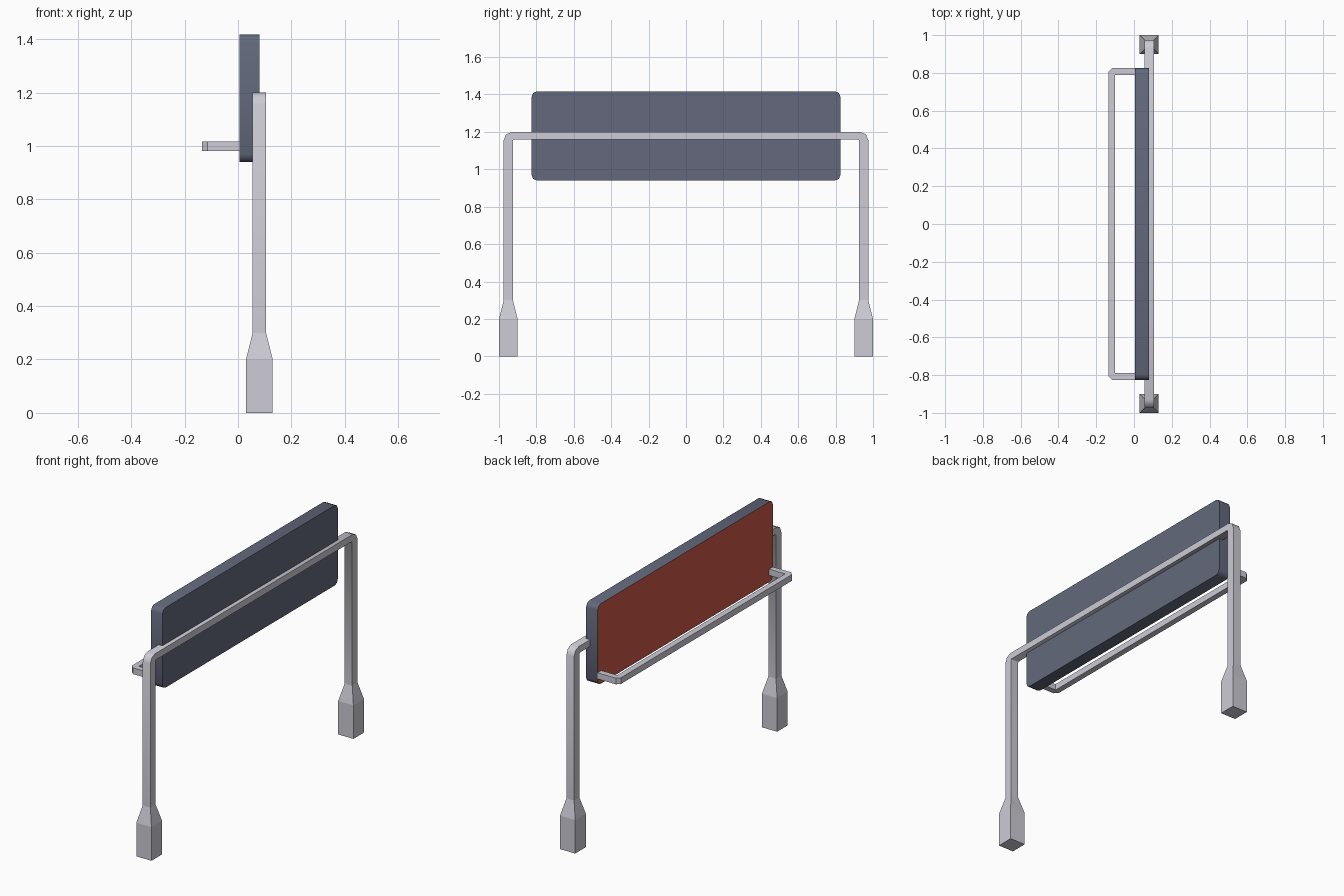
import bpy, bmesh, math
from mathutils import Vector

if "Cube" in bpy.data.objects:
    bpy.data.objects.remove(bpy.data.objects["Cube"])


def material(name, rgb):
    m = bpy.data.materials.new(name)
    m.diffuse_color = (*rgb, 1)
    m.use_nodes = True
    m.node_tree.nodes["Principled BSDF"].inputs["Base Color"].default_value = m.diffuse_color
    return m


METAL = material("pale_metal", (0.61, 0.60, 0.67))
SLATE = material("slate_board", (0.125, 0.141, 0.202))
RED = material("rust_red", (0.60, 0.10, 0.065))


def finish(name, bm, mats, smooth=False):
    bmesh.ops.recalc_face_normals(bm, faces=bm.faces)
    me = bpy.data.meshes.new(name)
    bm.to_mesh(me)
    bm.free()
    for m in mats:
        me.materials.append(m)
    ob = bpy.data.objects.new(name, me)
    bpy.context.collection.objects.link(ob)
    if smooth:
        bpy.context.view_layer.objects.active = ob
        ob.select_set(True)
        bpy.ops.object.shade_smooth_by_angle(angle=math.radians(50))
        ob.select_set(False)
    return ob


def prism(points, vector):
    """Closed outline extruded along a vector."""
    bm = bmesh.new()
    f = bm.faces.new([bm.verts.new(p) for p in points])
    r = bmesh.ops.extrude_face_region(bm, geom=[f], use_keep_orig=True)
    vs = [v for v in r["geom"] if isinstance(v, bmesh.types.BMVert)]
    bmesh.ops.translate(bm, verts=vs, vec=Vector(vector))
    return bm


def arc(cx, cy, r, start, segs=2):
    """Quarter turn from the start angle in degrees."""
    return [(cx + r * math.cos(math.radians(start + 90 * i / segs)),
             cy + r * math.sin(math.radians(start + 90 * i / segs))) for i in range(segs + 1)]


# Portal frame: two poles and a top bar, rounded outer corners
o = arc(0.93, 1.155, 0.045, 0) + arc(-0.93, 1.155, 0.045, 90)
i = [(-0.925, 0.3), (-0.925, 1.155), (-0.92, 1.16), (0.92, 1.16), (0.925, 1.155), (0.925, 0.3)]
outline = [(0.975, 0.3)] + o + [(-0.975, 0.3)] + i
finish("support_frame", prism([(0.055, y, z) for y, z in outline], (0.05, 0, 0)), [METAL], True)

# Tapered feet
for side, s in (("left", -1), ("right", 1)):
    bm = bmesh.new()
    rings = [[bm.verts.new((0.08 + dx * h, s * 0.95 + dy * h, z))
              for dx, dy in ((-1, -1), (1, -1), (1, 1), (-1, 1))]
             for z, h in ((0, 0.05), (0.2, 0.05), (0.3, 0.025))]
    for a, b in zip(rings, rings[1:]):
        for k in range(4):
            bm.faces.new((a[k], a[(k + 1) % 4], b[(k + 1) % 4], b[k]))
    bm.faces.new(rings[0])
    bm.faces.new(rings[2])
    finish(side + "_foot", bm, [METAL])

# Sign board with a red front face
Y, LO, HI, R = 0.825, 0.94, 1.417, 0.028
outline = (arc(Y - R, HI - R, R, 0) + arc(R - Y, HI - R, R, 90)
           + arc(R - Y, LO + R, R, 180) + arc(Y - R, LO + R, R, 270))
bm = prism([(0.005, y, z) for y, z in outline], (0.075, 0, 0))
bm.normal_update()
for f in bm.faces:
    if f.calc_center_median().x < 0.01:
        f.material_index = 1
finish("sign_board", bm, [SLATE, RED], True)

# Guard rail in front of the board, with clipped outer corners
outline = [(0.01, 0.825), (-0.115, 0.825), (-0.135, 0.805), (-0.135, -0.805), (-0.115, -0.825),
           (0.01, -0.825), (0.01, -0.79), (-0.10, -0.79), (-0.10, 0.79), (0.01, 0.79)]
finish("guard_rail", prism([(x, y, 0.98) for x, y in outline], (0, 0, 0.037)), [METAL])
